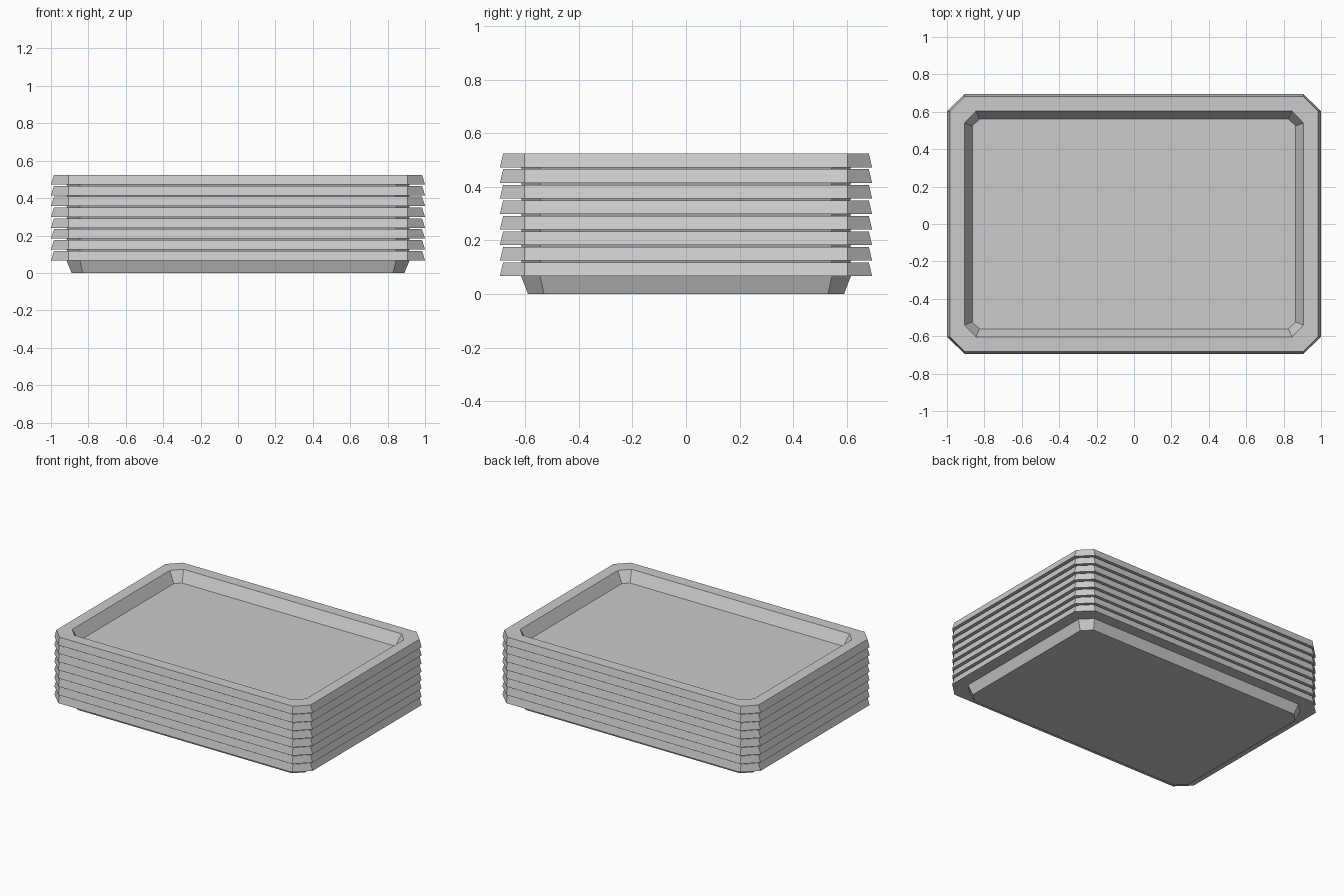
import bpy
import bmesh

cube = bpy.data.objects.get("Cube")
if cube:
    bpy.data.objects.remove(cube, do_unlink=True)

TRAYS = 8
SPACING = 0.058

# Plain grey for every tray
grey = bpy.data.materials.new("light_grey")
grey.use_nodes = True
colour = (0.6, 0.6, 0.6, 1.0)
grey.diffuse_color = colour
grey.node_tree.nodes["Principled BSDF"].inputs["Base Color"].default_value = colour

# Cross-section from underside to inner floor:
# half width, half depth, corner start in x, corner start in y, height
PROFILE = [
    (0.89, 0.59, 0.83, 0.53, 0.0),        # foot
    (0.917, 0.616, 0.845, 0.545, 0.067),  # body below the rim
    (1.0, 0.695, 0.905, 0.603, 0.067),    # rim lower edge
    (0.984, 0.683, 0.905, 0.603, 0.118),  # rim upper edge
    (0.906, 0.604, 0.845, 0.54, 0.118),   # opening
    (0.864, 0.561, 0.826, 0.524, 0.043),  # inner floor
]


def octagon(bm, w, d, cx, cy, z):
    """Rectangle with cut corners, counter-clockwise from above."""
    points = [(w, -cy), (w, cy), (cx, d), (-cx, d),
              (-w, cy), (-w, -cy), (-cx, -d), (cx, -d)]
    return [bm.verts.new((x, y, z)) for x, y in points]


def tray_mesh():
    bm = bmesh.new()
    rings = [octagon(bm, *row) for row in PROFILE]
    for low, high in zip(rings, rings[1:]):
        for i in range(8):
            j = (i + 1) % 8
            bm.faces.new((low[i], low[j], high[j], high[i]))
    bm.faces.new(list(reversed(rings[0])))
    bm.faces.new(rings[-1])
    mesh = bpy.data.meshes.new("tray")
    bm.to_mesh(mesh)
    bm.free()
    mesh.materials.append(grey)
    return mesh


# Nested stack of identical trays
mesh = tray_mesh()
for n in range(TRAYS):
    tray = bpy.data.objects.new(f"tray_{n + 1}", mesh)
    tray.location.z = n * SPACING
    bpy.context.collection.objects.link(tray)
